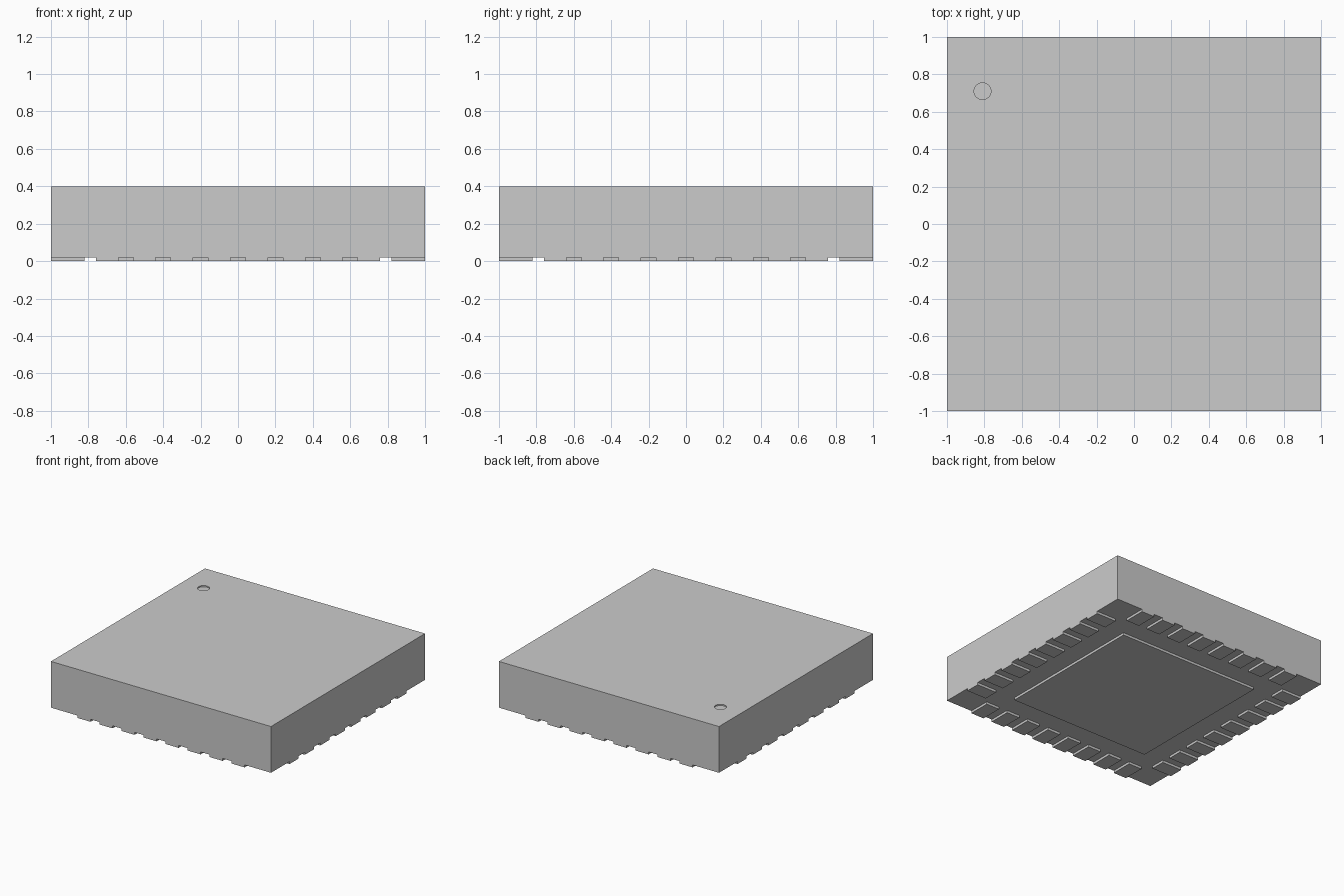
import bpy
import bmesh
from math import pi
from mathutils import Matrix

cube = bpy.data.objects.get("Cube")
if cube:
    bpy.data.objects.remove(cube, do_unlink=True)

PAD_H, TOP = 0.02, 0.4

grey = bpy.data.materials.new("plain grey")
grey.use_nodes = True
grey.diffuse_color = (0.6, 0.6, 0.6, 1)
grey.node_tree.nodes["Principled BSDF"].inputs["Base Color"].default_value = (0.6, 0.6, 0.6, 1)


def finish(name, bm):
    mesh = bpy.data.meshes.new(name)
    bm.to_mesh(mesh)
    bm.free()
    mesh.materials.append(grey)
    obj = bpy.data.objects.new(name, mesh)
    bpy.context.collection.objects.link(obj)
    return obj


def box(name, x, y, z, angle=0):
    """Box from (min, max) ranges, turned about the vertical axis."""
    bm = bmesh.new()
    size = [b - a for a, b in (x, y, z)]
    centre = [(a + b) / 2 for a, b in (x, y, z)]
    bmesh.ops.create_cube(bm, size=1)
    bm.transform(Matrix.Rotation(angle, 4, "Z") @ Matrix.Translation(centre)
                 @ Matrix.Diagonal((*size, 1)))
    return finish(name, bm)


# Package body
body = box("body", (-1, 1), (-1, 1), (PAD_H, TOP))

# Shallow round corner mark recessed into the top
bm = bmesh.new()
bmesh.ops.create_cone(bm, cap_ends=True, segments=32, radius1=0.045, radius2=0.045,
                      depth=0.02, matrix=Matrix.Translation((-0.81, 0.71, TOP)))
cutter = finish("corner_mark_cutter", bm)
cutter.hide_render = True
cutter.hide_set(True)
cutter.display_type = "WIRE"
cut = body.modifiers.new("corner mark", "BOOLEAN")
cut.operation = "DIFFERENCE"
cut.solver = "EXACT"
cut.object = cutter

# Central thermal pad
box("thermal_pad", (-0.64, 0.64), (-0.64, 0.64), (0, PAD_H))

# Eight contact pads along each side, flush with the body walls
for turn, side in enumerate(("front", "left", "back", "right")):
    for i in range(8):
        x = -0.7 + 0.2 * i
        box(f"{side}_contact_{i + 1}", (x - 0.06, x + 0.06), (-1, -0.82),
            (0, PAD_H), turn * pi / 2)
